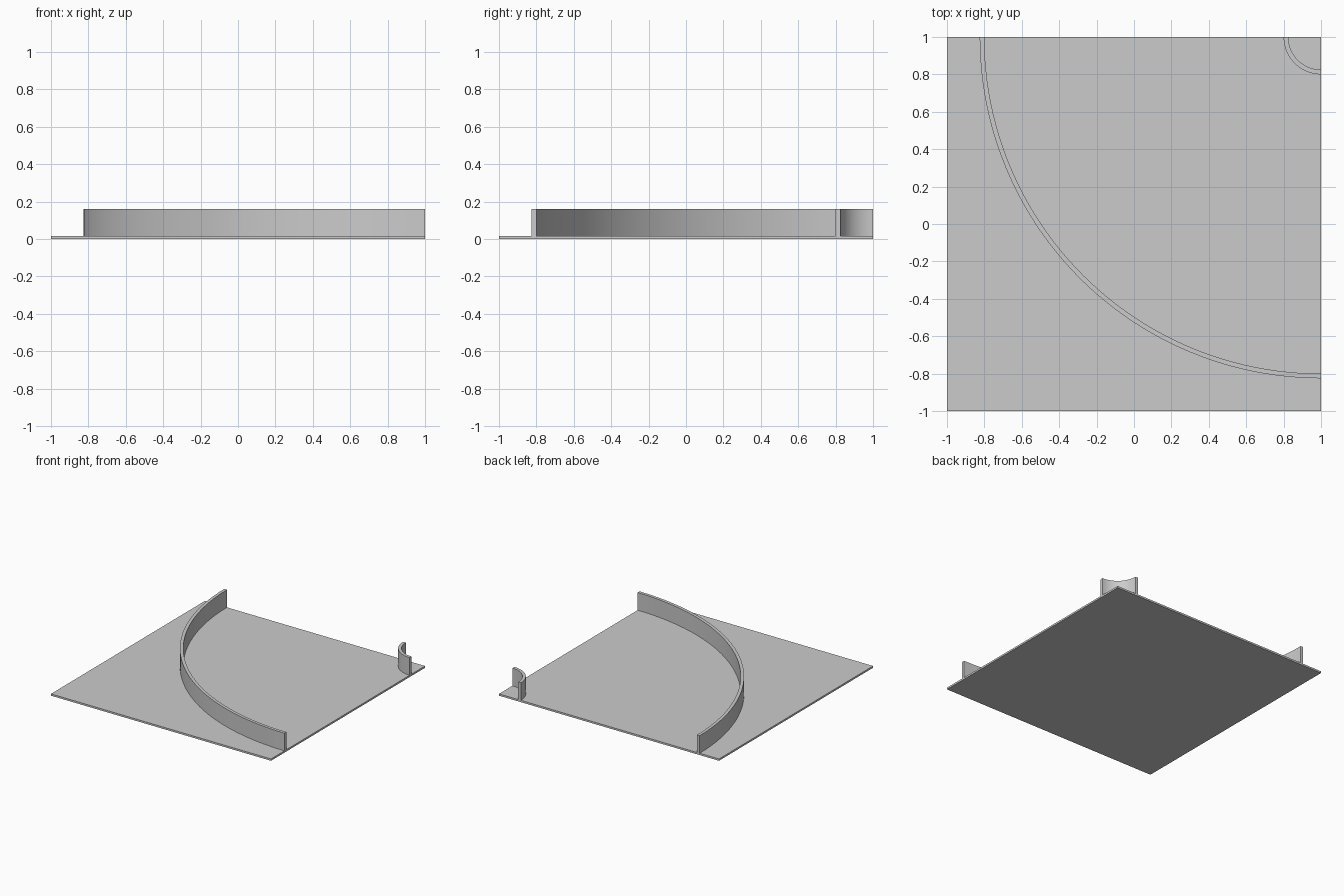
import bpy, bmesh, math

if "Cube" in bpy.data.objects:
    bpy.data.objects.remove(bpy.data.objects["Cube"])

BASE_TOP = 0.015
WALL_TOP = 0.16
CENTRE = (1.0, 1.0)   # the curve turns about this corner


def finish(name, bm):
    bmesh.ops.recalc_face_normals(bm, faces=bm.faces)
    mesh = bpy.data.meshes.new(name)
    bm.to_mesh(mesh)
    bm.free()
    obj = bpy.data.objects.new(name, mesh)
    bpy.context.collection.objects.link(obj)
    bpy.context.view_layer.objects.active = obj
    obj.select_set(True)
    bpy.ops.object.shade_smooth_by_angle(angle=math.radians(30))
    obj.select_set(False)
    return obj


def curved_wall(name, r_in, r_out, segments):
    """Quarter-ring wall: a rectangular section swept about the corner."""
    bm = bmesh.new()
    section = [(r_in, BASE_TOP), (r_out, BASE_TOP), (r_out, WALL_TOP), (r_in, WALL_TOP)]
    rings = []
    for i in range(segments + 1):
        a = math.pi + (math.pi / 2) * i / segments
        rings.append([bm.verts.new((CENTRE[0] + r * math.cos(a),
                                    CENTRE[1] + r * math.sin(a), z)) for r, z in section])
    for a, b in zip(rings, rings[1:]):
        for k in range(4):
            n = (k + 1) % 4
            bm.faces.new((a[k], a[n], b[n], b[k]))
    bm.faces.new(rings[0])
    bm.faces.new(rings[-1])
    return finish(name, bm)


# Thin square floor tile
bm = bmesh.new()
bmesh.ops.create_cube(bm, size=1)
bmesh.ops.scale(bm, vec=(2, 2, BASE_TOP), verts=bm.verts)
bmesh.ops.translate(bm, vec=(0, 0, BASE_TOP / 2), verts=bm.verts)
finish("floor_tile", bm)

# Outer and inner guard walls of the bend
curved_wall("outer_wall", 1.80, 1.825, 48)
curved_wall("inner_wall", 0.175, 0.20, 24)
